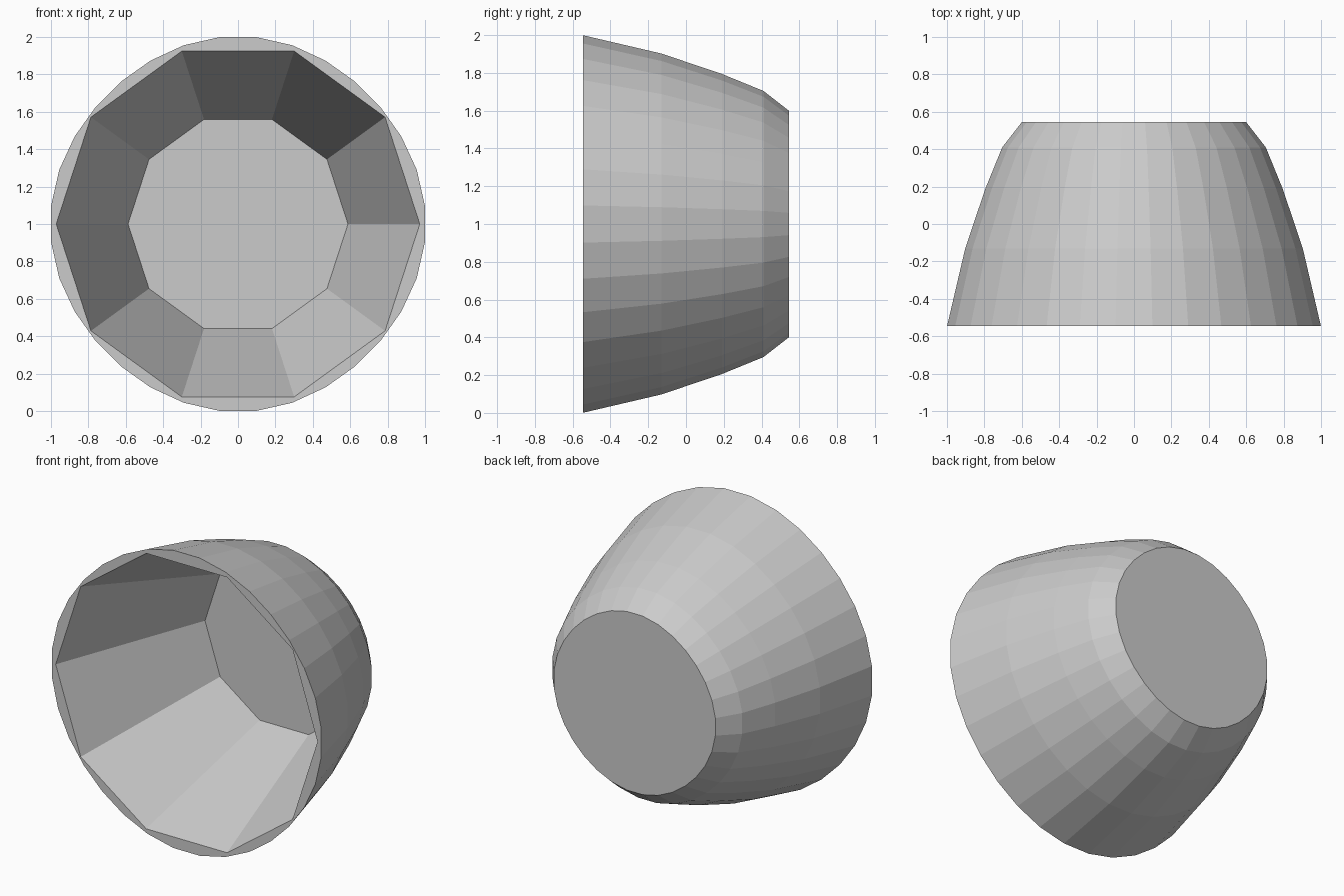
import bpy, bmesh
from math import sin, cos, pi

if "Cube" in bpy.data.objects:
    bpy.data.objects.remove(bpy.data.objects["Cube"])

SIDES, INNER_SIDES = 32, 10
# outer profile: (y, radius) from open front rim to closed back
PROFILE = [(-0.545, 1.0), (-0.13, 0.903), (0.19, 0.795), (0.41, 0.705), (0.545, 0.6)]

bm = bmesh.new()


def ring(y, r, n, offset=0.0, flatten=0.0):
    verts = []
    for i in range(n):
        a = 2 * pi * i / n + offset
        k = r * (1 - flatten * sin(2 * a) ** 2)
        verts.append(bm.verts.new((k * cos(a), y, 1 + k * sin(a))))
    return verts


def bridge(a, b):
    n = len(a)
    for i in range(n):
        j = (i + 1) % n
        bm.faces.new((a[i], a[j], b[j], b[i]))


def loop_edges(loop):
    return [bm.edges.get((loop[i - 1], loop[i])) for i in range(len(loop))]


# outer shell, slightly flattened on the diagonals
outer = [ring(y, r / cos(pi / SIDES), SIDES, pi / SIDES, 0.02) for y, r in PROFILE]
for a, b in zip(outer, outer[1:]):
    bridge(a, b)
bm.faces.new(outer[-1])

# ten-sided hollow with flat floor
mouth = ring(-0.545, 0.972, INNER_SIDES)
floor = ring(0.49, 0.588, INNER_SIDES)
bridge(mouth, floor)
bm.faces.new(floor)

# flat front rim between the round outside and the decagon
bmesh.ops.triangle_fill(bm, edges=loop_edges(outer[0]) + loop_edges(mouth),
                        use_beauty=True, normal=(0, -1, 0))
bmesh.ops.recalc_face_normals(bm, faces=bm.faces[:])

mesh = bpy.data.meshes.new("cup")
bm.to_mesh(mesh)
bm.free()
cup = bpy.data.objects.new("cup", mesh)
bpy.context.collection.objects.link(cup)
